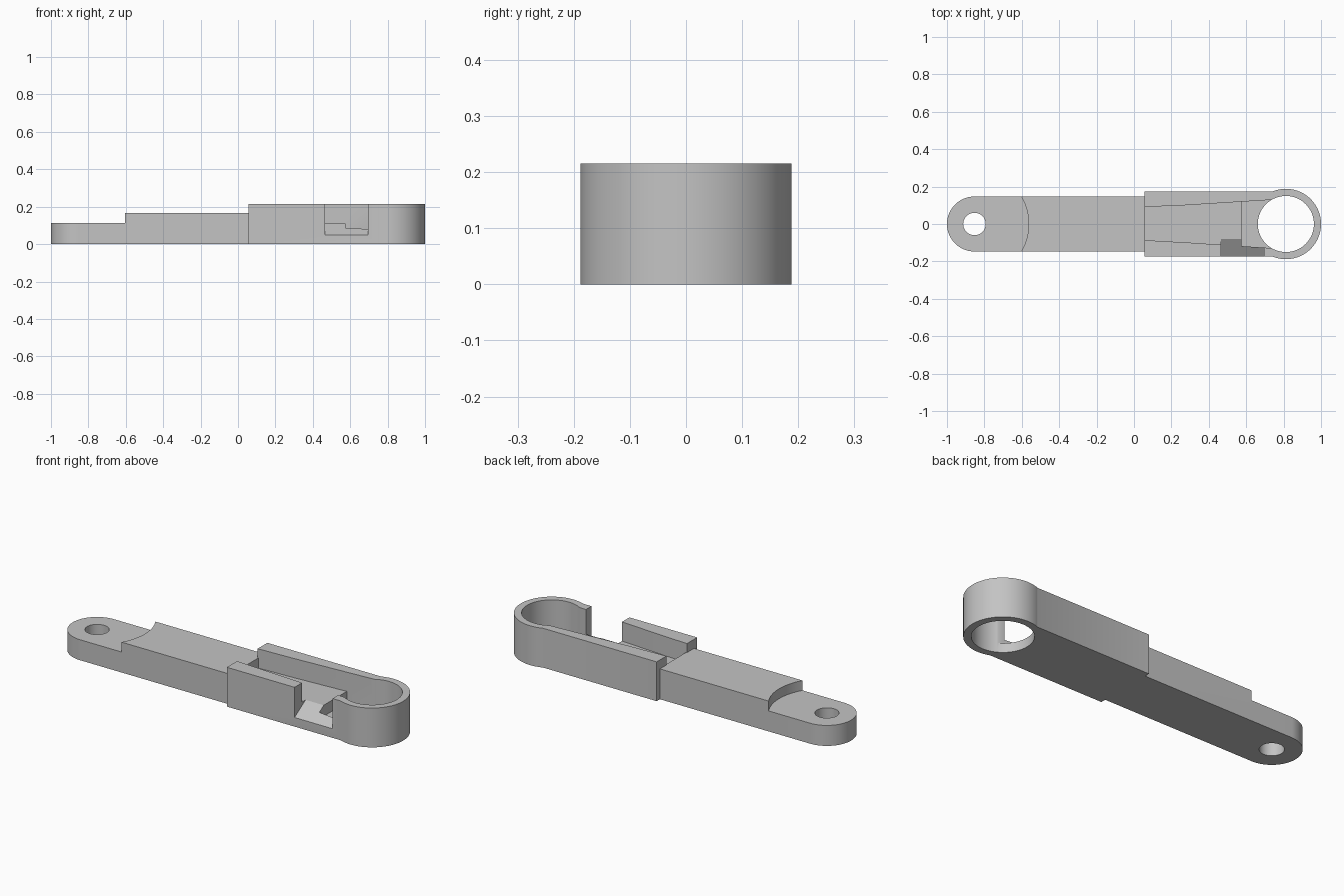
import bpy
from math import cos, sin, pi, radians
from mathutils import Vector

if "Cube" in bpy.data.objects:
    bpy.data.objects.remove(bpy.data.objects["Cube"])

grey = bpy.data.materials.new("plain_grey")
grey.use_nodes = True
grey.diffuse_color = (0.55, 0.55, 0.55, 1)
grey.node_tree.nodes["Principled BSDF"].inputs["Base Color"].default_value = grey.diffuse_color


def prism(name, profile, low, high, axis="z"):
    """Extrude a closed 2D profile along one axis."""
    place = {"x": lambda a, b, t: (t, a, b),
             "y": lambda a, b, t: (a, t, b),
             "z": lambda a, b, t: (a, b, t)}[axis]
    n = len(profile)
    verts = [place(a, b, t) for t in (low, high) for a, b in profile]
    faces = [tuple(reversed(range(n))), tuple(range(n, 2 * n))]
    faces += [(i, (i + 1) % n, (i + 1) % n + n, i + n) for i in range(n)]
    mesh = bpy.data.meshes.new(name)
    mesh.from_pydata(verts, [], faces)
    mesh.materials.append(grey)
    obj = bpy.data.objects.new(name, mesh)
    bpy.context.collection.objects.link(obj)
    activate(obj)
    bpy.ops.object.mode_set(mode="EDIT")
    bpy.ops.mesh.select_all(action="SELECT")
    bpy.ops.mesh.normals_make_consistent(inside=False)
    bpy.ops.object.mode_set(mode="OBJECT")
    return obj


def activate(obj):
    bpy.ops.object.select_all(action="DESELECT")
    obj.select_set(True)
    bpy.context.view_layer.objects.active = obj


def combine(target, tool, operation):
    """Apply a boolean and discard the tool."""
    mod = target.modifiers.new("combine", "BOOLEAN")
    mod.operation, mod.object, mod.solver = operation, tool, "EXACT"
    activate(target)
    bpy.ops.object.modifier_apply(modifier=mod.name)
    bpy.data.objects.remove(tool)


def arc(x, radius, start=0, sweep=360, steps=96):
    count = steps if sweep == 360 else steps + 1
    return [(x + radius * cos(radians(start + sweep * i / steps)),
             radius * sin(radians(start + sweep * i / steps))) for i in range(count)]


EYE, RING = -0.853, 0.812      # centres of the two ends
ARM_W, HEAD_W = 0.147, 0.175   # half widths
TOP = 0.215

# Wide head with a round end
head = prism("link_arm", [(0.055, -HEAD_W), (RING, -HEAD_W), (RING, HEAD_W), (0.055, HEAD_W)], 0, TOP)
combine(head, prism("ring", arc(RING, 0.188), 0, TOP), "UNION")

# Flared, two-level channel between the side walls
channel = prism("channel", [(0.03, -0.085), (0.3, -0.1), (0.75, -0.13),
                            (0.75, 0.13), (0.27, 0.1), (0.03, 0.09)], 0.01, 0.3)
levels = prism("levels", [(0, 0.11), (0.575, 0.11), (0.575, 0.05),
                          (0.9, 0.05), (0.9, 0.25), (0, 0.25)], -0.3, 0.3, "y")
combine(channel, levels, "INTERSECT")
combine(head, channel, "DIFFERENCE")

# Sloped side opening and the through hole
notch = prism("notch", [(-0.2, 0.034), (-0.08, 0.11), (-0.08, 0.25), (-0.2, 0.25)], 0.465, 0.695, "x")
combine(head, notch, "DIFFERENCE")
combine(head, prism("bore", arc(RING, 0.15), -0.1, 0.3), "DIFFERENCE")

# Narrow arm with a rounded, lowered end and a pin hole
outline = [(0.06, -ARM_W), (0.06, ARM_W)] + arc(EYE, ARM_W, 90, 180, 48)
arm = prism("arm", outline, 0, 0.166)
combine(arm, prism("pad_cut", arc(EYE, 0.29), 0.112, 0.3), "DIFFERENCE")
combine(arm, prism("pin_hole", arc(EYE, 0.06), -0.1, 0.3), "DIFFERENCE")

combine(head, arm, "UNION")
activate(head)
bpy.ops.object.shade_smooth_by_angle(angle=radians(30))
